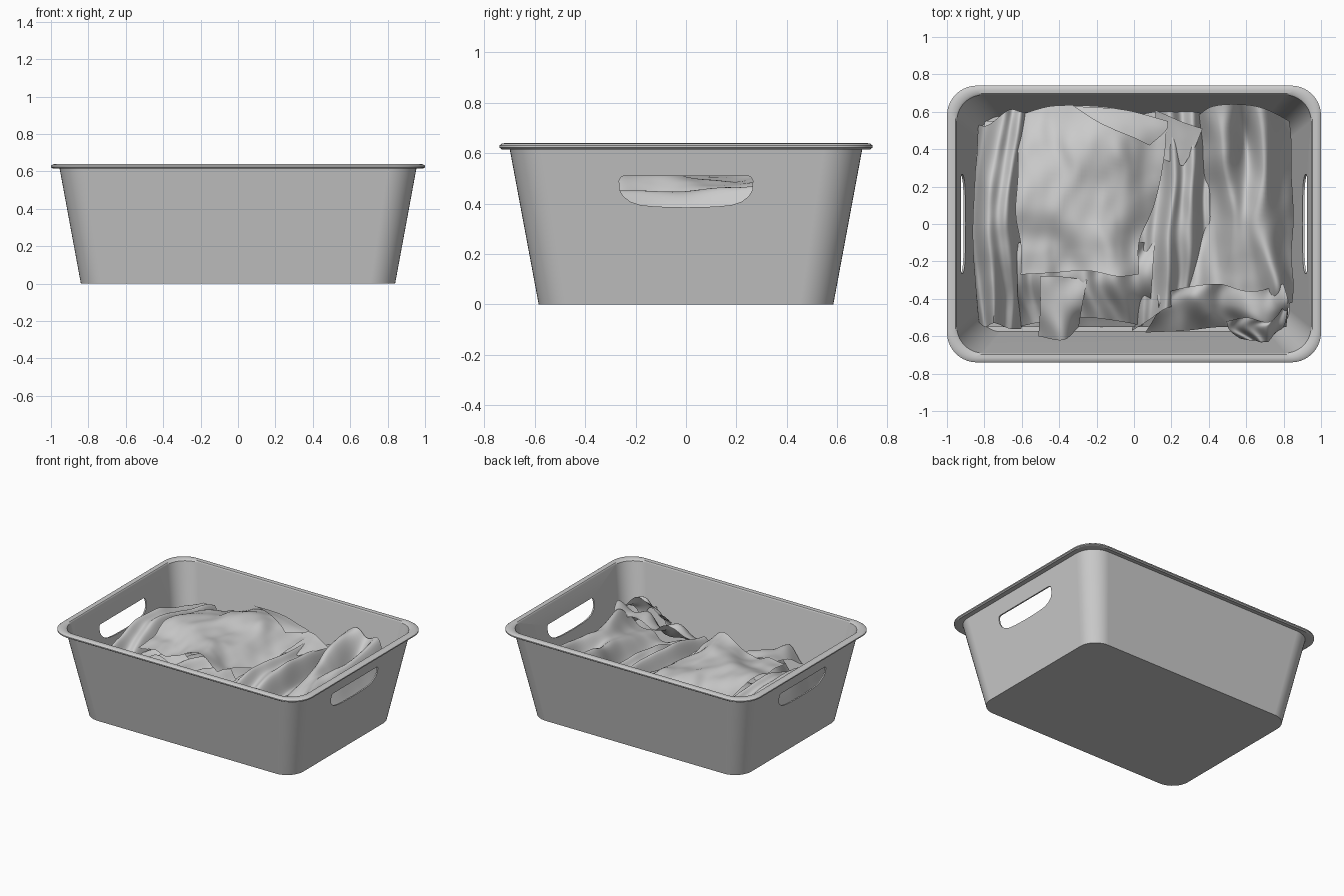
import bpy, bmesh, math
from mathutils import Vector, noise


def finish(name, bm, angle=35):
    bmesh.ops.recalc_face_normals(bm, faces=bm.faces)
    me = bpy.data.meshes.new(name)
    bm.to_mesh(me)
    bm.free()
    ob = bpy.data.objects.new(name, me)
    bpy.context.collection.objects.link(ob)
    bpy.ops.object.select_all(action='DESELECT')
    ob.select_set(True)
    bpy.context.view_layer.objects.active = ob
    bpy.ops.object.shade_smooth_by_angle(angle=math.radians(angle))
    return ob


def rounded_ring(bm, hx, hy, r, z, seg=10):
    ring = []
    for k, (sx, sy) in enumerate([(1, 1), (-1, 1), (-1, -1), (1, -1)]):
        for i in range(seg + 1):
            a = math.pi / 2 * (k + i / seg)
            ring.append(bm.verts.new((sx * (hx - r) + r * math.cos(a),
                                      sy * (hy - r) + r * math.sin(a), z)))
    return ring


# Handle cutter: rounded slot running through both end walls
half = [(0, .385), (.12, .388), (.18, .394), (.22, .407), (.25, .43), (.263, .455),
        (.265, .49), (.259, .504), (.245, .51)]
slot = half + [(-y, z) for y, z in reversed(half[1:])]
bm = bmesh.new()
ends = [[bm.verts.new((x, y, z)) for y, z in slot] for x in (-1.3, 1.3)]
for i in range(len(slot)):
    j = (i + 1) % len(slot)
    bm.faces.new((ends[0][i], ends[0][j], ends[1][j], ends[1][i]))
bm.faces.new(ends[0])
bm.faces.new(ends[1])
cutter = finish("handle_cutter", bm)
cutter.hide_render = True

# Basket: one closed shell lofted from floor, outer wall, rim and inner wall
bm = bmesh.new()
profile = [(.84, .584, .13, 0), (.954, .699, .15, .617),
           (.99, .73, .155, .615), (1, .74, .16, .622), (1, .74, .16, .63),
           (.99, .73, .155, .638), (.975, .715, .15, .64), (.955, .698, .14, .638),
           (.947, .69, .14, .63), (.831, .576, .12, .012)]
rings = [rounded_ring(bm, *p) for p in profile]
for a, b in zip(rings, rings[1:]):
    for i in range(len(a)):
        j = (i + 1) % len(a)
        bm.faces.new((a[i], a[j], b[j], b[i]))
bm.faces.new(rings[0])
bm.faces.new(rings[-1])
basket = finish("basket", bm)
mod = basket.modifiers.new("handles", 'BOOLEAN')
mod.object = cutter
mod.solver = 'EXACT'
bpy.ops.object.modifier_apply(modifier=mod.name)
bpy.ops.object.shade_smooth_by_angle(angle=math.radians(35))
basket.modifiers.new("even_shading", 'WEIGHTED_NORMAL').keep_sharp = True
bpy.data.objects.remove(cutter)


# Cloth: smooth surface through a small control grid, with sine folds and wrinkles
def spline(pts, t):
    n = len(pts) - 1
    i = min(int(t * n), n - 1)
    f = t * n - i
    p1, p2 = pts[i], pts[i + 1]
    p0 = pts[i - 1] if i else 2 * p1 - p2
    p3 = pts[i + 2] if i + 2 <= n else 2 * p2 - p1
    return .5 * (2 * p1 + (p2 - p0) * f + (2 * p0 - 5 * p1 + 4 * p2 - p3) * f * f
                 + (3 * p1 - p0 - 3 * p2 + p3) * f ** 3)


def cloth(name, rows, folds=0, amp=0.0, wrinkle=.02, n=48):
    rows = [[Vector(p) for p in r] for r in rows]
    bm = bmesh.new()
    grid = []
    for i in range(n + 1):
        cross = [spline(r, i / n) for r in rows]
        line = []
        for j in range(n + 1):
            p = spline(cross, j / n)
            p.z += amp * math.sin(folds * math.tau * i / n + 1.6 * math.sin(4 * j / n))
            q = Vector((p.x * 5, p.y * 3, len(name)))
            p.z += wrinkle * (noise.noise(q) + .4 * noise.noise(q * 2.3))
            p.x += .6 * wrinkle * noise.noise(q + Vector((7, 3, 1)))
            p.z = max(.018, p.z)
            lx, ly = .82 + .185 * p.z, .565 + .185 * p.z
            p.x = max(-lx, min(lx, p.x))
            p.y = max(-ly, min(ly, p.y))
            line.append(bm.verts.new(p))
        grid.append(line)
    for i in range(n):
        for j in range(n):
            bm.faces.new((grid[i][j], grid[i + 1][j], grid[i + 1][j + 1], grid[i][j + 1]))
    return finish(name, bm, 60)


# Rows run from back to front, points from left to right
cloth("bottom_laundry", [
    [(-.8, .55, .03), (-.3, .56, .06), (.3, .56, .06), (.8, .55, .03)],
    [(-.82, .2, .06), (-.3, .2, .26), (.3, .2, .22), (.82, .2, .06)],
    [(-.82, -.2, .06), (-.3, -.2, .26), (.3, -.2, .22), (.82, -.2, .06)],
    [(-.8, -.55, .03), (-.3, -.55, .06), (.3, -.55, .06), (.8, -.55, .03)]], 5, .025)
cloth("left_towel", [
    [(-.83, .53, .08), (-.78, .53, .30), (-.68, .61, .38), (-.6, .60, .36), (-.5, .60, .2)],
    [(-.86, .2, .10), (-.81, .2, .38), (-.71, .2, .50), (-.63, .2, .42), (-.5, .2, .3)],
    [(-.87, -.12, .12), (-.83, -.12, .38), (-.74, -.12, .50), (-.64, -.12, .38), (-.55, -.12, .3)],
    [(-.83, -.52, .05), (-.79, -.55, .24), (-.74, -.53, .34), (-.66, -.56, .22), (-.6, -.56, .1)]],
    3, .035, .03)
cloth("top_sheet", [
    [(-.62, .58, .32), (-.45, .63, .40), (-.2, .63, .46), (0, .60, .44), (.18, .55, .43)],
    [(-.62, .40, .43), (-.42, .40, .49), (-.2, .38, .50), (0, .36, .46), (.17, .38, .40)],
    [(-.63, .10, .46), (-.45, .08, .52), (-.22, .08, .49), (-.05, .05, .46), (.10, .10, .36)],
    [(-.61, -.10, .46), (-.45, -.1, .48), (-.24, -.1, .51), (-.08, -.1, .46), (.02, -.1, .40)],
    [(-.61, -.27, .46), (-.42, -.26, .43), (-.25, -.25, .50), (-.1, -.28, .51), (.02, -.27, .44)]],
    2, .014, .04)
cloth("folded_corner", [
    [(-.32, .63, .475), (-.05, .61, .475), (.18, .55, .45)],
    [(-.2, .55, .51), (0, .53, .49), (.17, .50, .45)],
    [(-.1, .5, .52), (0, .46, .50), (.08, .42, .46)]], 0, 0, .01, 16)
cloth("front_shirt", [
    [(-.62, -.1, .34), (-.45, -.1, .38), (-.25, -.1, .39), (-.05, -.1, .39), (.12, -.1, .33)],
    [(-.62, -.32, .30), (-.48, -.3, .36), (-.28, -.3, .39), (-.1, -.3, .38), (.11, -.3, .30)],
    [(-.62, -.55, .06), (-.48, -.52, .26), (-.28, -.5, .28), (-.08, -.52, .25), (.08, -.55, .08)]],
    4, .03, .03)
cloth("front_flap", [
    [(-.50, -.28, .40), (-.40, -.28, .42), (-.25, -.3, .42)],
    [(-.50, -.44, .36), (-.38, -.45, .42), (-.28, -.44, .37)],
    [(-.51, -.60, .30), (-.38, -.62, .36), (-.30, -.55, .28)]], 1, .015, .02, 20)
cloth("middle_trousers", [
    [(.02, .58, .22), (.12, .60, .34), (.22, .60, .36), (.32, .6, .34), (.42, .58, .2)],
    [(.06, .25, .26), (.18, .25, .36), (.27, .25, .40), (.35, .25, .34), (.42, .25, .22)],
    [(.02, -.1, .26), (.12, -.1, .36), (.22, -.1, .41), (.32, -.1, .33), (.40, -.1, .22)],
    [(.0, -.57, .05), (.08, -.52, .22), (.18, -.45, .32), (.26, -.45, .26), (.34, -.5, .1)]],
    3, .035, .03)
cloth("middle_flap", [
    [(.12, .61, .44), (.25, .55, .43), (.37, .51, .40)],
    [(.12, .48, .40), (.24, .44, .41), (.33, .41, .40)],
    [(.10, .36, .36), (.20, .33, .38), (.27, .31, .38)]], 0, 0, .02, 16)
cloth("right_jumper", [
    [(.33, .58, .28), (.42, .63, .50), (.55, .64, .49), (.70, .62, .50), (.82, .55, .22)],
    [(.36, .36, .24), (.47, .38, .50), (.60, .38, .34), (.71, .36, .47), (.84, .35, .16)],
    [(.38, .05, .22), (.48, .05, .36), (.60, .03, .43), (.74, .02, .40), (.85, .05, .18)],
    [(.30, -.25, .26), (.45, -.22, .30), (.60, -.20, .36), (.76, -.28, .45), (.86, -.28, .26)],
    [(.20, -.42, .26), (.40, -.40, .28), (.58, -.42, .30), (.74, -.44, .34), (.84, -.42, .2)]],
    3, .018, .04)
cloth("front_right_shirt", [
    [(.12, -.38, .30), (.28, -.34, .38), (.46, -.32, .40), (.62, -.36, .38), (.80, -.32, .44)],
    [(.12, -.46, .28), (.30, -.42, .36), (.48, -.45, .34), (.66, -.48, .38), (.82, -.42, .42)],
    [(.05, -.58, .10), (.28, -.57, .22), (.48, -.55, .22), (.66, -.57, .32), (.81, -.55, .26)]],
    3, .02, .04)
cloth("crumpled_sleeve", [
    [(.50, -.52, .34), (.60, -.50, .40), (.72, -.52, .44), (.83, -.40, .40)],
    [(.52, -.57, .30), (.60, -.56, .36), (.70, -.56, .42), (.80, -.54, .36)],
    [(.58, -.62, .26), (.65, -.63, .32), (.70, -.64, .34), (.75, -.58, .28)]], 3, .012, .03, 36)
